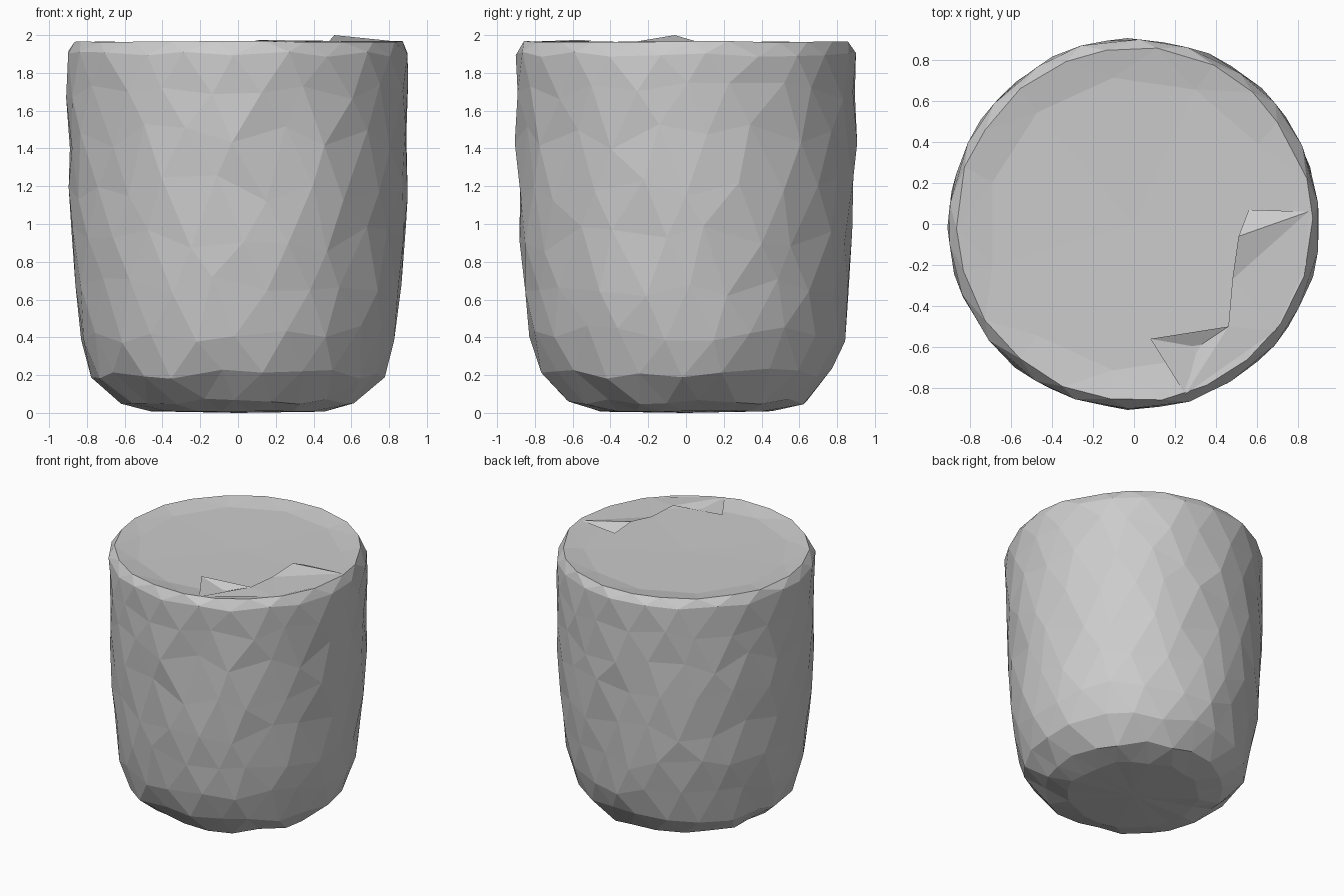
import bpy, bmesh, math, random
from mathutils import Vector

random.seed(4)
cube = bpy.data.objects.get("Cube")
if cube:
    bpy.data.objects.remove(cube, do_unlink=True)

SIDES = 22
grey = bpy.data.materials.new("stone grey")
grey.use_nodes = True
colour = (0.6, 0.6, 0.6, 1)
grey.diffuse_color = colour
grey.node_tree.nodes["Principled BSDF"].inputs["Base Color"].default_value = colour


def add_object(name, bm):
    mesh = bpy.data.meshes.new(name)
    bm.to_mesh(mesh)
    bm.free()
    mesh.materials.append(grey)
    obj = bpy.data.objects.new(name, mesh)
    bpy.context.collection.objects.link(obj)
    return obj


def dent(p):
    """Shallow hollows pressed into the front of the wall."""
    depth = 0
    for x, z, amount in ((0.3, 1.5, 0.03), (0.05, 1.15, 0.02), (-0.05, 0.52, 0.025)):
        if p.y < 0:
            depth += amount * math.exp(-((p.x - x) ** 2 + (p.z - z) ** 2) / 0.02)
    return depth


def ring(bm, z, radius, shift, wobble, lift):
    verts = []
    for i in range(SIDES):
        a = (i + shift + random.uniform(-0.16, 0.16)) * math.tau / SIDES
        r = radius + random.uniform(-wobble, wobble)
        p = Vector((r * math.cos(a), r * math.sin(a), z + random.uniform(-lift, lift)))
        d = dent(p)
        p.x *= 1 - d
        p.y *= 1 - d
        verts.append(bm.verts.new(p))
    return verts


def bridge(bm, low, high, staggered):
    """Join two rings with triangles; odd rings sit half a step further round."""
    for i in range(SIDES):
        j = (i + 1) % SIDES
        if staggered:
            bm.faces.new((low[i], low[j], high[i]))
            bm.faces.new((low[j], high[j], high[i]))
        else:
            bm.faces.new((low[i], low[j], high[j]))
            bm.faces.new((low[i], high[j], high[i]))


# Rounded faceted body: height, radius, radial wobble, height wobble
profile = [(0.01, 0.46, 0.02, 0.004), (0.06, 0.63, 0.015, 0.015), (0.21, 0.77, 0.01, 0.03),
           (0.42, 0.835, 0.008, 0.05), (0.66, 0.868, 0.008, 0.06), (0.92, 0.886, 0.008, 0.07),
           (1.19, 0.895, 0.008, 0.07), (1.46, 0.9, 0.008, 0.07), (1.7, 0.903, 0.008, 0.05),
           (1.9, 0.902, 0.006, 0.015), (1.965, 0.865, 0.008, 0.004)]
bm = bmesh.new()
rings = [ring(bm, z, r, 0.5 * (k % 2), w, lift) for k, (z, r, w, lift) in enumerate(profile)]
for k in range(len(rings) - 1):
    bridge(bm, rings[k], rings[k + 1], k % 2 == 0)
base = bm.verts.new((0, 0, 0))
for i in range(SIDES):
    bm.faces.new((rings[0][(i + 1) % SIDES], rings[0][i], base))

# Shallow dished lid inside the rim
dish = [bm.verts.new((0.72 * math.cos(a), 0.72 * math.sin(a), 1.94))
        for a in (i * math.tau / 11 for i in range(11))]
centre = bm.verts.new((0, 0, 1.93))
rim = rings[-1]
for i in range(11):
    j = (i + 1) % 11
    a, b, c = rim[2 * i], rim[2 * i + 1], rim[(2 * i + 2) % SIDES]
    bm.faces.new((a, b, dish[i]))
    bm.faces.new((b, c, dish[j]))
    bm.faces.new((b, dish[j], dish[i]))
    bm.faces.new((dish[i], dish[j], centre))
bmesh.ops.recalc_face_normals(bm, faces=bm.faces)
add_object("body", bm)

# Torn crust lifted along the front left of the rim
bm = bmesh.new()
points = {"side": (0.85, 0.06, 1.965), "tail": (0.56, 0.07, 1.945), "peak": (0.51, -0.06, 2.0),
          "mid": (0.48, -0.27, 1.965), "notch": (0.46, -0.5, 1.97), "low": (0.31, -0.6, 1.935),
          "tip": (0.08, -0.56, 1.975), "front": (0.25, -0.83, 1.965),
          "corner": (0.69, -0.52, 1.965), "edge": (0.84, -0.2, 1.965)}
v = {name: bm.verts.new(p) for name, p in points.items()}
for names in ("side tail peak", "side peak mid", "side mid edge", "edge mid corner",
              "mid notch corner", "notch front corner", "notch low front",
              "tip low notch", "tip front low"):
    bm.faces.new([v[n] for n in names.split()])
for f in bm.faces:
    f.normal_update()
    if f.normal.z < 0:
        f.normal_flip()
add_object("torn_crust", bm)
